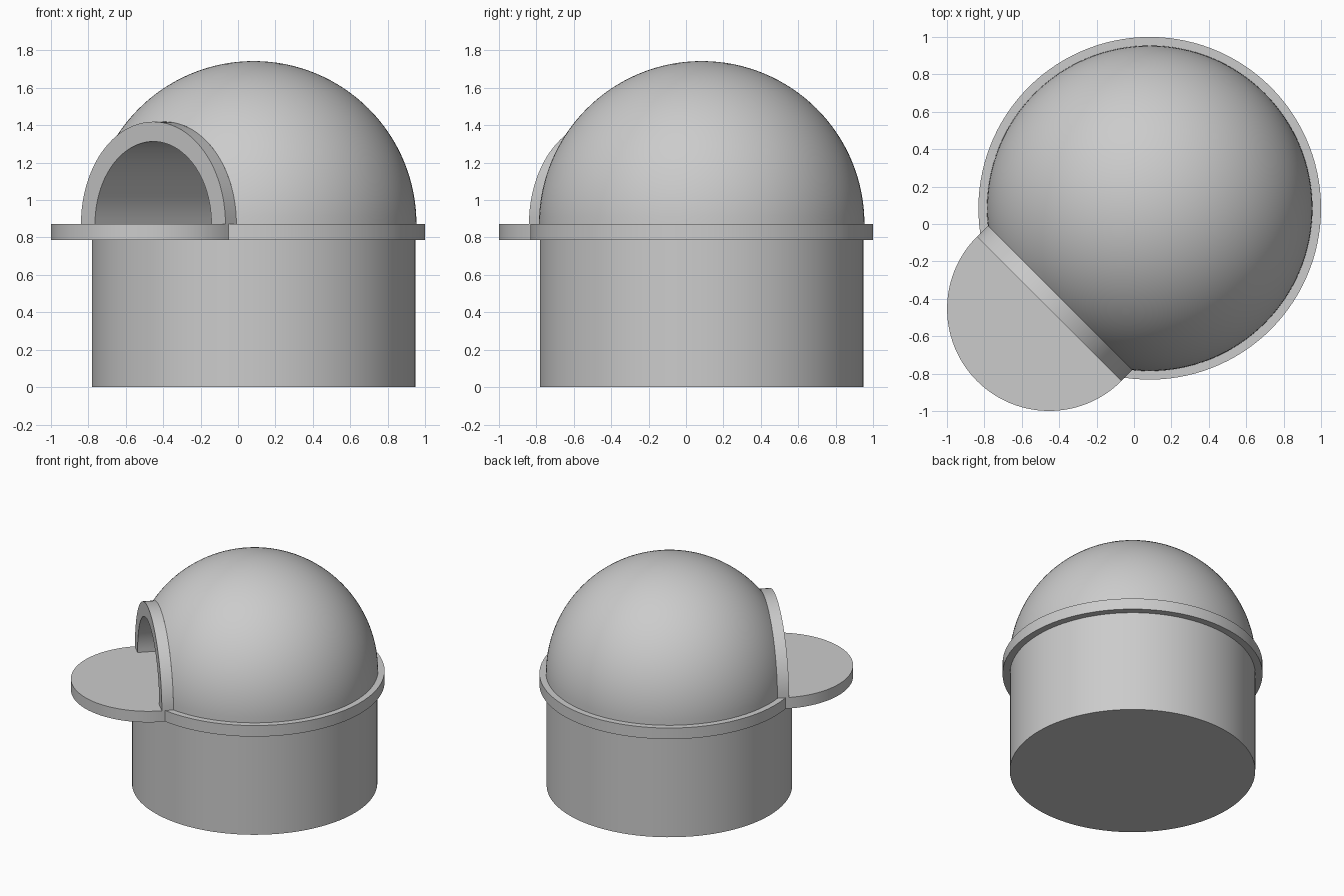
import bpy
import bmesh
from math import sin, cos, pi, acos, radians

# Remove the default object
if "Cube" in bpy.data.objects:
    bpy.data.objects.remove(bpy.data.objects["Cube"], do_unlink=True)

# Main dimensions (built with the doorway facing -y, then turned to the corner)
CENTRE = (0.084, 0.084, 0)
TURN = radians(-45)
WALL_R, DOME_R, LEDGE_R = 0.865, 0.87, 0.916
LEDGE_LOW, LEDGE_TOP = 0.787, 0.873
ARCH_R, DOOR_R = 0.546, 0.44
CUT_Y, FRONT_Y, TUNNEL_END = -0.677, -0.76, 0.5

grey = bpy.data.materials.new("plain grey")
grey.use_nodes = True
colour = (0.6, 0.6, 0.6, 1)
grey.diffuse_color = colour
grey.node_tree.nodes["Principled BSDF"].inputs["Base Color"].default_value = colour


def finish(bm, name):
    """Turn a bmesh into a placed, smoothly shaded object."""
    mesh = bpy.data.meshes.new(name)
    bm.to_mesh(mesh)
    bm.free()
    mesh.materials.append(grey)
    obj = bpy.data.objects.new(name, mesh)
    bpy.context.collection.objects.link(obj)
    obj.location = CENTRE
    obj.rotation_euler.z = TURN
    bpy.ops.object.select_all(action="DESELECT")
    obj.select_set(True)
    bpy.context.view_layer.objects.active = obj
    bpy.ops.object.shade_smooth_by_angle(angle=radians(30))
    return obj


def arc(radius, start, end, steps, cy=0):
    """Points along a flat arc around (0, cy)."""
    angles = [start + (end - start) * i / steps for i in range(steps + 1)]
    return [(radius * cos(a), cy + radius * sin(a)) for a in angles]


def prism(outline, low, high, name):
    """Extrude a flat outline from one height to another."""
    bm = bmesh.new()
    face = bm.faces.new([bm.verts.new((x, y, low)) for x, y in outline])
    new = bmesh.ops.extrude_face_region(bm, geom=[face])["geom"]
    top = [v for v in new if isinstance(v, bmesh.types.BMVert)]
    bmesh.ops.translate(bm, verts=top, vec=(0, 0, high - low))
    bmesh.ops.recalc_face_normals(bm, faces=bm.faces)
    return finish(bm, name)


# Round wall
prism(arc(WALL_R, 0, 2 * pi, 96)[:-1], 0, LEDGE_LOW, "round_wall")

# Ledge and balcony: two overlapping circles joined into one outline
span = -FRONT_Y
meet = (LEDGE_R ** 2 - ARCH_R ** 2 + span ** 2) / (2 * span)
a = acos(meet / LEDGE_R)
b = acos((meet - span) / ARCH_R)
ring = arc(LEDGE_R, -pi / 2 + a, 1.5 * pi - a, 96)
balcony = arc(ARCH_R, pi / 2 + (pi - b), 2.5 * pi - (pi - b), 64, FRONT_Y)
prism(ring + balcony[1:-1], LEDGE_LOW, LEDGE_TOP, "ledge_and_balcony")

# Dome, trimmed at the ledge and where the doorway stands
bm = bmesh.new()
bmesh.ops.create_uvsphere(bm, u_segments=128, v_segments=64, radius=DOME_R)
bmesh.ops.translate(bm, verts=bm.verts, vec=(0, 0, LEDGE_TOP))
for co, no in (((0, 0, LEDGE_TOP), (0, 0, -1)), ((0, CUT_Y, 0), (0, -1, 0))):
    bmesh.ops.bisect_plane(bm, geom=bm.verts[:] + bm.edges[:] + bm.faces[:],
                           plane_co=co, plane_no=no, clear_outer=True)
finish(bm, "dome")

# Doorway: arched collar, front rim, vaulted tunnel and its end wall
bm = bmesh.new()
rows = []
for radius, y in ((ARCH_R, CUT_Y), (ARCH_R, FRONT_Y),
                  (DOOR_R, FRONT_Y), (DOOR_R, TUNNEL_END)):
    rows.append([bm.verts.new((x, y, LEDGE_TOP + z))
                 for x, z in arc(radius, 0, pi, 48)])
for back, front in zip(rows, rows[1:]):
    for i in range(len(back) - 1):
        bm.faces.new((back[i], back[i + 1], front[i + 1], front[i]))
bm.faces.new(rows[-1])
bm.normal_update()
# Make every face look outward or into the tunnel
outer = next(f for f in bm.faces if rows[0][24] in f.verts)
if outer.normal.z < 0:
    bmesh.ops.reverse_faces(bm, faces=bm.faces[:-1])
bm.normal_update()
bm.faces.ensure_lookup_table()
if bm.faces[-1].normal.y > 0:
    bmesh.ops.reverse_faces(bm, faces=[bm.faces[-1]])
finish(bm, "arched_doorway")
